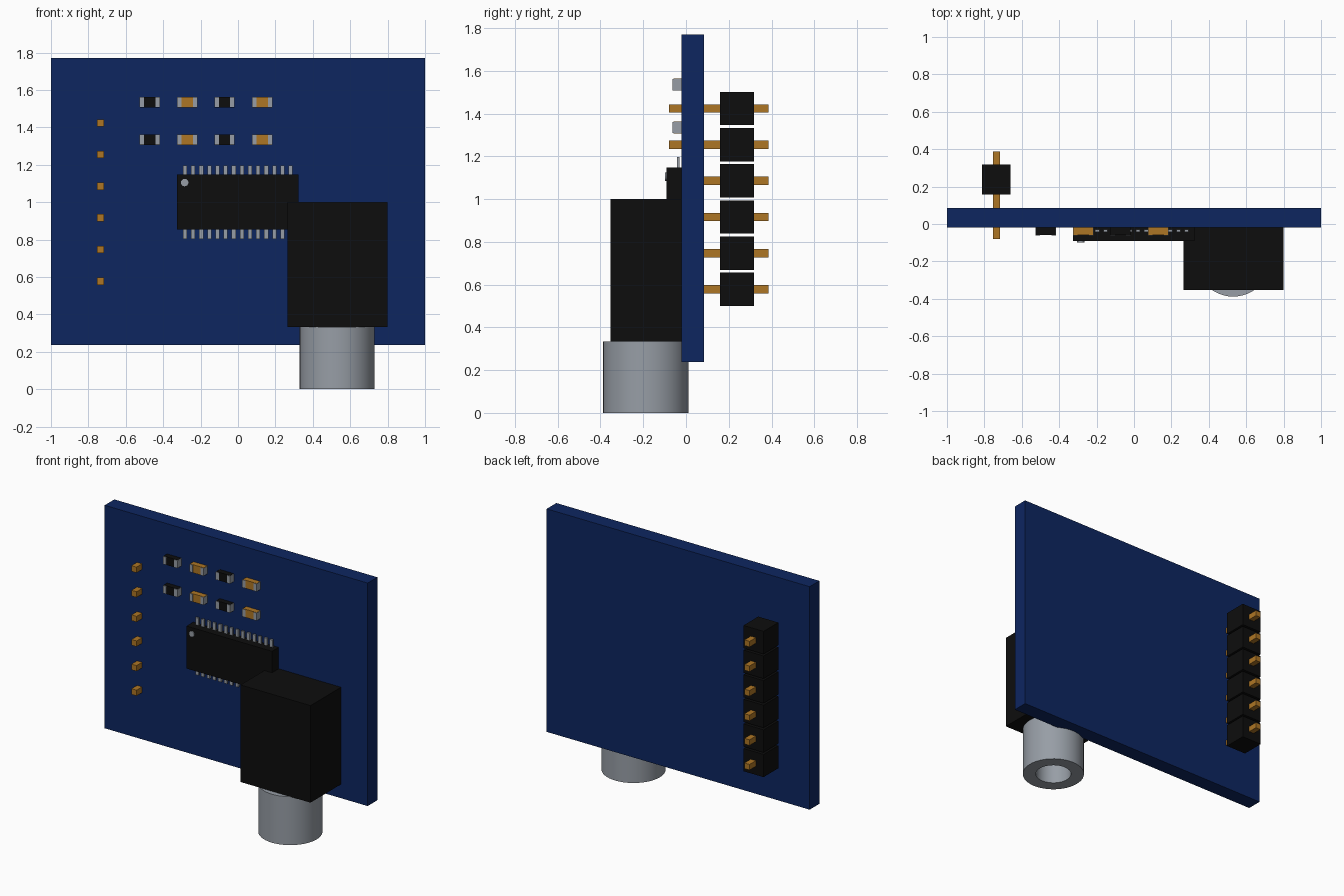
import bpy, bmesh, math

cube = bpy.data.objects.get("Cube")
if cube:
    bpy.data.objects.remove(cube, do_unlink=True)


def material(name, rgb):
    m = bpy.data.materials.new(name)
    m.use_nodes = True
    color = (*rgb, 1.0)
    m.diffuse_color = color
    m.node_tree.nodes["Principled BSDF"].inputs["Base Color"].default_value = color
    return m


BLUE = material("board blue", (0.004, 0.019, 0.118))
BLACK = material("plastic black", (0.004, 0.004, 0.004))
METAL = material("metal grey", (0.31, 0.34, 0.38))
GOLD = material("gold", (0.42, 0.18, 0.018))


def add_mesh(name, bm, mat):
    bmesh.ops.recalc_face_normals(bm, faces=bm.faces[:])
    mesh = bpy.data.meshes.new(name)
    bm.to_mesh(mesh)
    bm.free()
    mesh.materials.append(mat)
    obj = bpy.data.objects.new(name, mesh)
    bpy.context.collection.objects.link(obj)
    return obj


def box(name, mat, x, y, z):
    """Box from (min, max) ranges on each axis."""
    bm = bmesh.new()
    bmesh.ops.create_cube(bm, size=1)
    for v in bm.verts:
        v.co = [(lo + hi) / 2 + c * (hi - lo) for c, (lo, hi) in zip(v.co, (x, y, z))]
    return add_mesh(name, bm, mat)


def span(center, size):
    return (center - size / 2, center + size / 2)


def lathe(name, mat, profile, center, steps=48):
    """Spin a closed (radius, height) profile round the vertical axis."""
    bm = bmesh.new()
    rings = []
    for i in range(steps):
        a = 2 * math.pi * i / steps
        rings.append([bm.verts.new((center[0] + r * math.cos(a),
                                    center[1] + r * math.sin(a),
                                    center[2] + h)) for r, h in profile])
    n = len(profile)
    for i in range(steps):
        a, b = rings[i], rings[(i + 1) % steps]
        for k in range(n):
            j = (k + 1) % n
            bm.faces.new((a[k], b[k], b[j], a[j]))
    obj = add_mesh(name, bm, mat)
    bpy.ops.object.select_all(action='DESELECT')
    obj.select_set(True)
    bpy.context.view_layer.objects.active = obj
    bpy.ops.object.shade_smooth_by_angle(angle=math.radians(30))
    return obj


FACE = -0.02  # front surface of the board

# Circuit board
box("circuit_board", BLUE, (-1, 1), (FACE, 0.085), (0.237, 1.77))

# Socket housing and hollow metal barrel
box("socket_housing", BLACK, (0.265, 0.798), (-0.352, FACE), (0.333, 1.0))
lathe("socket_barrel", METAL,
      [(0.2, 0), (0.2, 0.333), (0.115, 0.333), (0.115, 0)], (0.53, -0.188, 0))

# Chip with its legs and orientation dot
box("chip_body", BLACK, (-0.327, 0.323), (-0.092, FACE), (0.855, 1.147))
for i in range(14):
    x = span(-0.283 + i * 0.0434, 0.022)
    box(f"chip_leg_top_{i + 1}", METAL, x, (-0.043, -0.03), (1.12, 1.197))
    box(f"chip_leg_bottom_{i + 1}", METAL, x, (-0.043, -0.03), (0.803, 0.88))

bm = bmesh.new()
bmesh.ops.create_cone(bm, cap_ends=True, segments=24, radius1=0.02, radius2=0.02, depth=0.009)
for v in bm.verts:
    v.co = (v.co.x - 0.285, v.co.z - 0.0945, v.co.y + 1.105)
add_mesh("chip_dot", bm, METAL)

# Two rows of small components, alternating resistor and capacitor
for row, z in enumerate((1.535, 1.335)):
    for col, x in enumerate((-0.472, -0.272, -0.072, 0.13)):
        kind, mat = (("resistor", BLACK), ("capacitor", GOLD))[col % 2]
        tag = f"{row + 1}_{col + 1}"
        box(f"{kind}_{tag}", mat, span(x, 0.105), (-0.058, FACE), span(z, 0.056))
        for side, s in (("right", -1), ("left", 1)):
            box(f"{kind}_cap_{side}_{tag}", METAL,
                span(x + s * 0.0425, 0.024), (-0.062, FACE), span(z, 0.053))

# Pin header: separate plastic blocks with square pins through the board
for i in range(6):
    z = 1.424 - i * 0.1692
    box(f"header_block_{i + 1}", BLACK, span(-0.737, 0.153), (0.159, 0.319), span(z, 0.156))
    box(f"header_pin_{i + 1}", GOLD, span(-0.735, 0.039), (-0.08, 0.387), span(z, 0.039))
